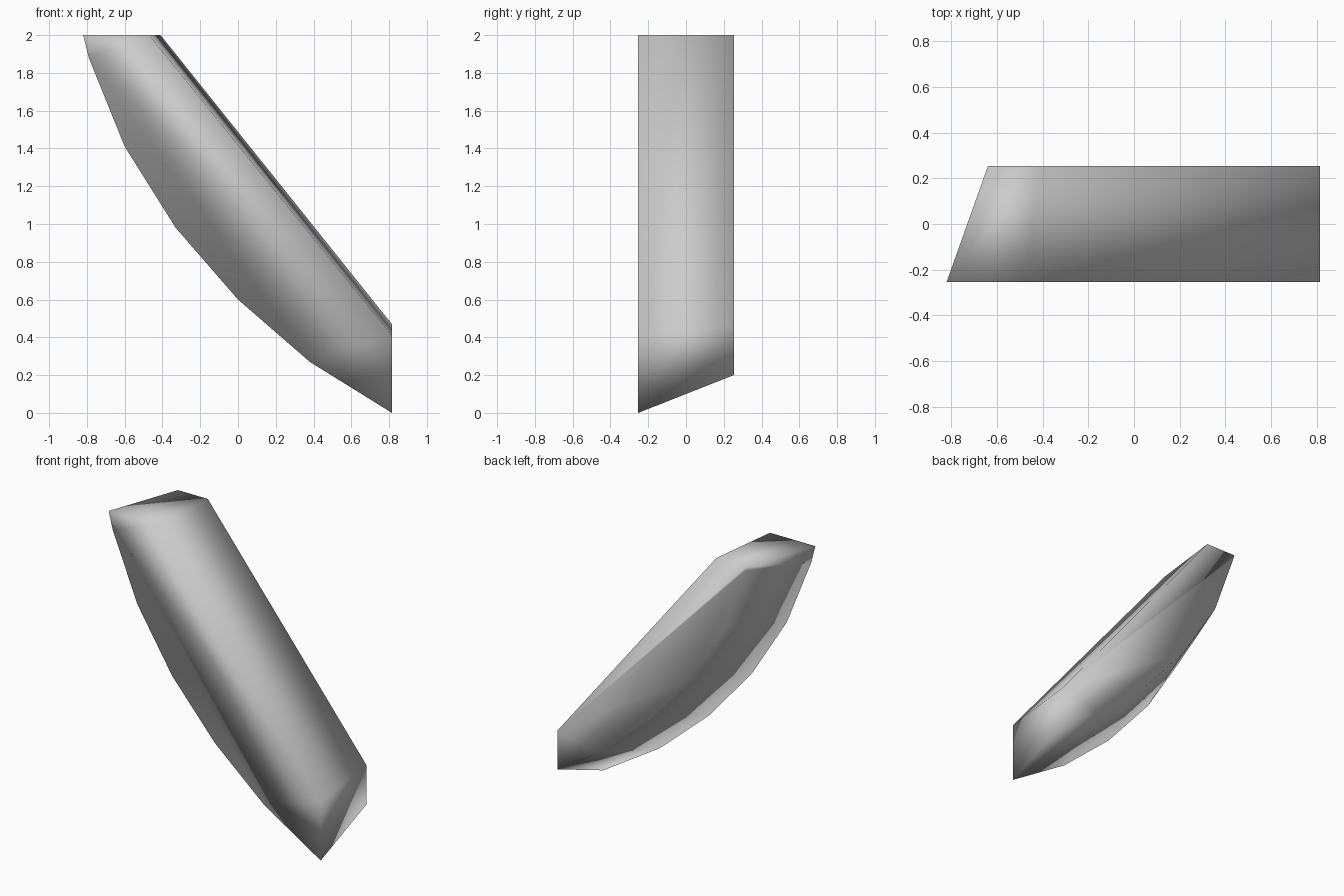
import bpy
import bmesh

if "Cube" in bpy.data.objects:
    bpy.data.objects.remove(bpy.data.objects["Cube"])

# Plain grey stone material
grey = bpy.data.materials.new("plain grey")
grey.diffuse_color = (0.6, 0.6, 0.6, 1.0)
grey.use_nodes = True
grey.node_tree.nodes["Principled BSDF"].inputs["Base Color"].default_value = grey.diffuse_color

# Curved lower edge of the front profile (x, z), from top to bottom
front_curve = [(-0.79, 1.88), (-0.6, 1.41), (-0.33, 0.98), (0.0, 0.6), (0.38, 0.27)]
front = [(-0.82, 2.0)] + front_curve + [(0.815, 0.0), (0.815, 0.41), (-0.47, 2.0)]

# Back profile: the same curve moved inward, trimmed by the flat top and right end
back_curve = [(x + 0.125, z + 0.125) for x, z in front_curve[1:]]
back = [(-0.64, 2.0), (-0.63, 1.97)] + back_curve + [(0.815, 0.2), (0.815, 0.47), (-0.41, 2.0)]

# Curved block lofted between the two profiles
bm = bmesh.new()
front_ring = [bm.verts.new((x, -0.253, z)) for x, z in front]
back_ring = [bm.verts.new((x, 0.253, z)) for x, z in back]
bm.faces.new(front_ring)
bm.faces.new(back_ring[::-1])
count = len(front_ring)
for i in range(count):
    j = (i + 1) % count
    bm.faces.new((front_ring[j], front_ring[i], back_ring[i], back_ring[j]))
bmesh.ops.recalc_face_normals(bm, faces=bm.faces[:])
for face in bm.faces:
    face.smooth = True

mesh = bpy.data.meshes.new("curved_block")
bm.to_mesh(mesh)
bm.free()
mesh.materials.append(grey)
block = bpy.data.objects.new("curved_block", mesh)
bpy.context.collection.objects.link(block)
